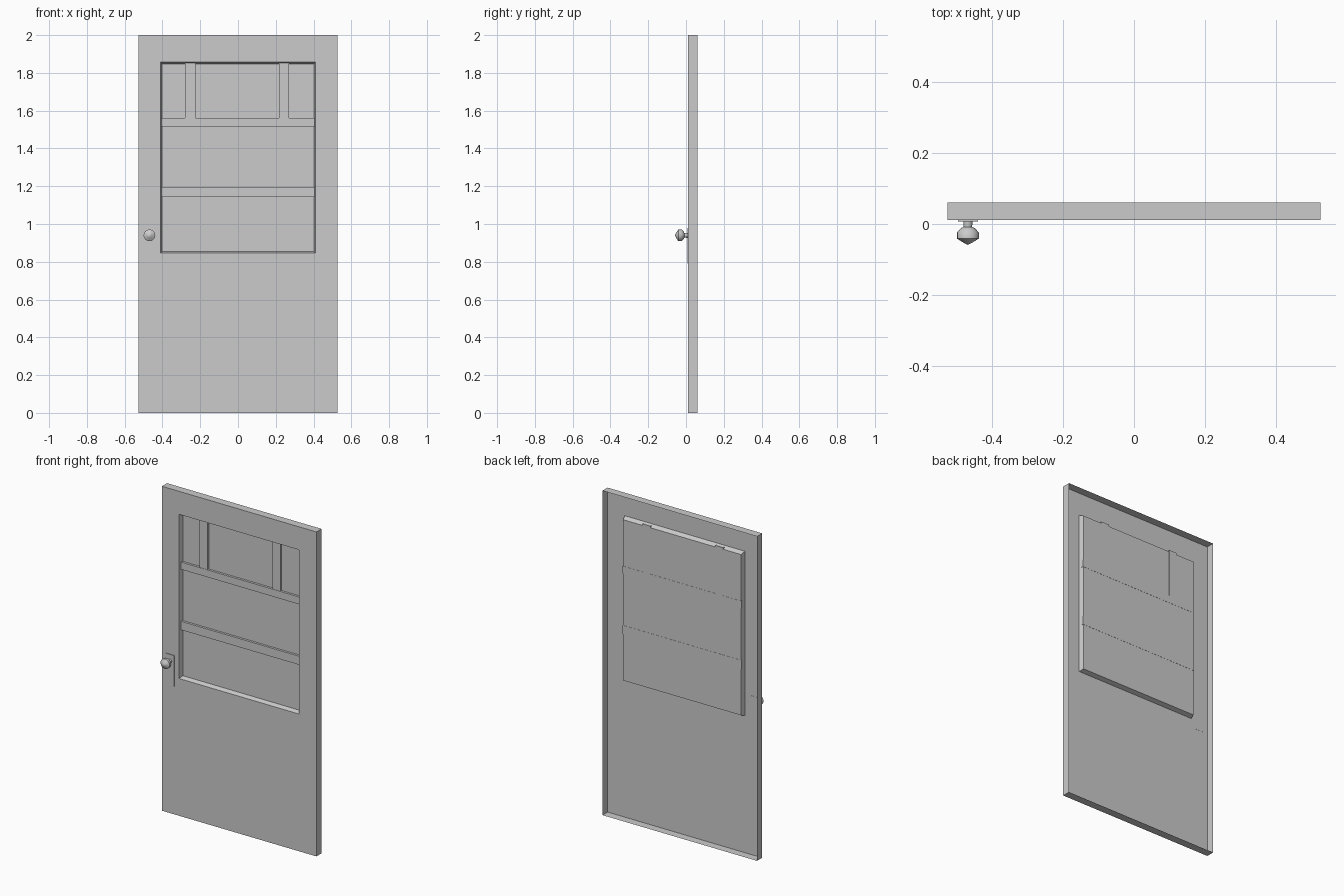
import bpy, bmesh, math

if "Cube" in bpy.data.objects:
    bpy.data.objects.remove(bpy.data.objects["Cube"])


def make_object(name, bm):
    mesh = bpy.data.meshes.new(name)
    bm.to_mesh(mesh)
    bm.free()
    obj = bpy.data.objects.new(name, mesh)
    bpy.context.collection.objects.link(obj)
    return obj


def box(name, x0, x1, y0, y1, z0, z1):
    bm = bmesh.new()
    bmesh.ops.create_cube(bm, size=1)
    for v in bm.verts:
        v.co = (x0 if v.co.x < 0 else x1,
                y0 if v.co.y < 0 else y1,
                z0 if v.co.z < 0 else z1)
    return make_object(name, bm)


def bridge(bm, a, b):
    n = len(a)
    for i in range(n):
        j = (i + 1) % n
        bm.faces.new((a[i], a[j], b[j], b[i]))


# Door leaf: open-backed shell with a tapered window recess and pane
FRONT, BACK, PANE = 0.011, 0.061, 0.038
bm = bmesh.new()
rings = []
for half_w, z0, z1, y in [(0.527, 0, 2, BACK), (0.527, 0, 2, FRONT),
                          (0.41, 0.846, 1.858, FRONT),
                          (0.402, 0.855, 1.846, PANE)]:
    rings.append([bm.verts.new((x, y, z)) for x, z in
                  [(-half_w, z0), (half_w, z0), (half_w, z1), (-half_w, z1)]])
for a, b in zip(rings, rings[1:]):
    bridge(bm, a, b)
bm.faces.new(rings[-1])
make_object("door_leaf", bm)

# Glazing bars across the recess
for name, z0, z1 in [("upper_rail", 1.515, 1.56), ("lower_rail", 1.142, 1.195)]:
    box(name, -0.406, 0.406, 0.024, PANE + 0.001, z0, z1)
for name, x0 in [("left_mullion", -0.28), ("right_mullion", 0.216)]:
    box(name, x0, x0 + 0.054, 0.026, PANE + 0.001, 1.56, 1.856)

# Lock plate
box("lock_plate", -0.497, -0.441, 0.007, FRONT + 0.001, 0.79, 0.98)

# Turned knob with its stem
bm = bmesh.new()
SEG, KX, KZ = 16, -0.469, 0.94
profile = [(0.013, 0.007), (0.012, -0.009), (0.019, -0.011), (0.031, -0.024),
           (0.031, -0.041), (0.012, -0.053)]
rings = []
for r, y in profile:
    rings.append([bm.verts.new((KX + r * math.cos(2 * math.pi * i / SEG), y,
                                KZ + r * math.sin(2 * math.pi * i / SEG)))
                  for i in range(SEG)])
for a, b in zip(rings, rings[1:]):
    bridge(bm, a, b)
tip = bm.verts.new((KX, -0.059, KZ))
for i in range(SEG):
    bm.faces.new((rings[-1][i], rings[-1][(i + 1) % SEG], tip))
bmesh.ops.recalc_face_normals(bm, faces=bm.faces)
knob = make_object("door_knob", bm)
bpy.context.view_layer.objects.active = knob
knob.select_set(True)
bpy.ops.object.shade_smooth_by_angle(angle=math.radians(50))
